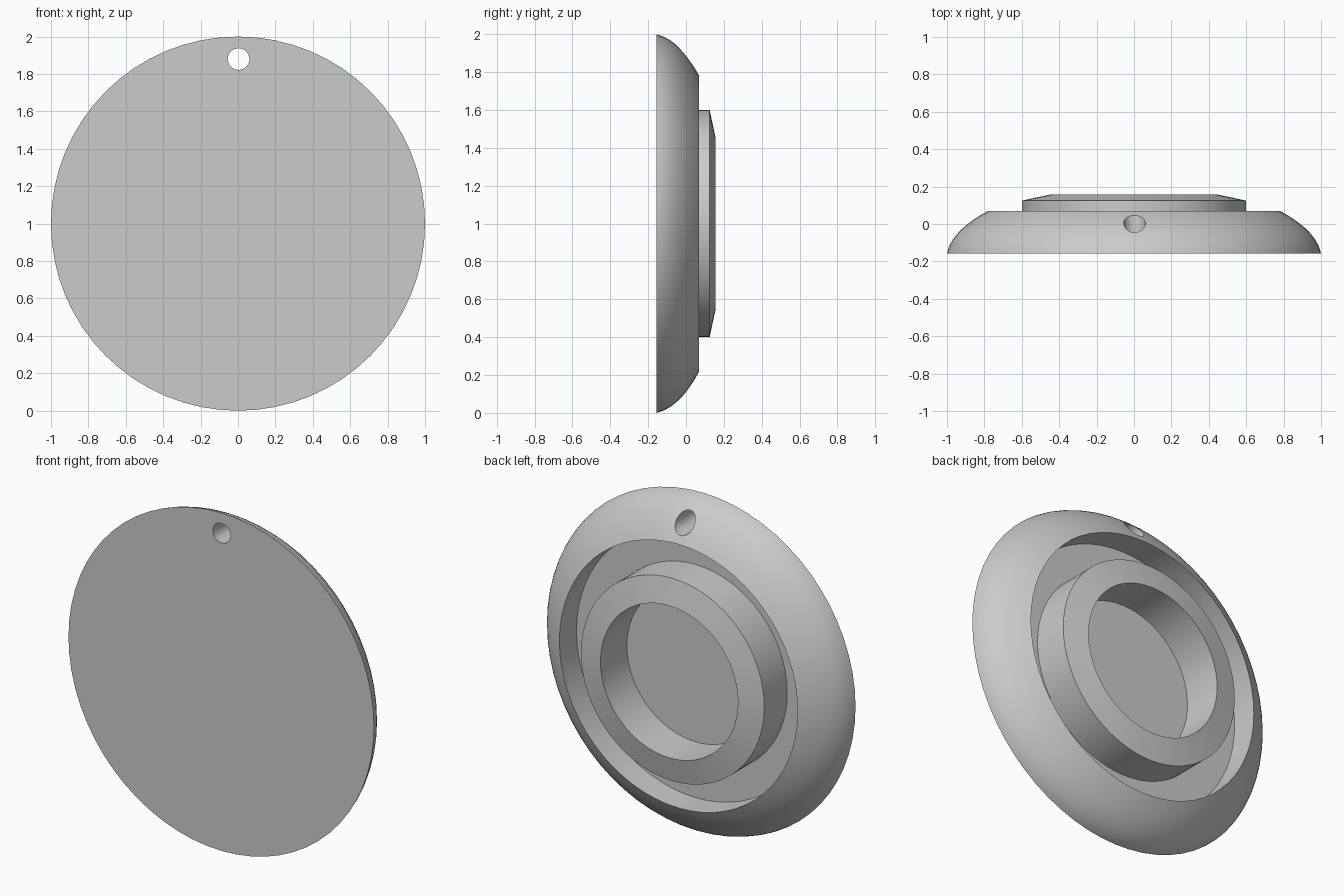
import bpy, bmesh, math
from mathutils import Vector

cube = bpy.data.objects.get("Cube")
if cube:
    bpy.data.objects.remove(cube)

SEGMENTS = 64
FRONT, FLOOR, LIP = -0.157, -0.09, 0.07
HOLE_Z, HOLE_R = 1.88, 0.058

grey = bpy.data.materials.new("plain grey")
grey.use_nodes = True
grey.diffuse_color = (0.6, 0.6, 0.6, 1)
grey.node_tree.nodes["Principled BSDF"].inputs["Base Color"].default_value = (0.6, 0.6, 0.6, 1)


def lathe(name, profile, closed=False):
    """Spin (radius, depth) points about the front-to-back axis."""
    bm = bmesh.new()
    verts = [bm.verts.new((r, y, 0)) for r, y in profile]
    edges = [bm.edges.new(pair) for pair in zip(verts, verts[1:])]
    if closed:
        edges.append(bm.edges.new((verts[-1], verts[0])))
    bmesh.ops.spin(bm, geom=verts + edges, cent=(0, 0, 0), axis=(0, 1, 0),
                   angle=math.tau, steps=SEGMENTS)
    bmesh.ops.remove_doubles(bm, verts=bm.verts, dist=1e-4)
    # Merge the triangle fans at the axis into clean flat discs
    centres = [v for v in bm.verts if math.hypot(v.co.x, v.co.z) < 1e-4]
    if centres:
        bmesh.ops.dissolve_verts(bm, verts=centres)
    bmesh.ops.recalc_face_normals(bm, faces=bm.faces)
    mesh = bpy.data.meshes.new(name)
    bm.to_mesh(mesh)
    bm.free()
    mesh.materials.append(grey)
    obj = bpy.data.objects.new(name, mesh)
    obj.location.z = 1
    bpy.context.collection.objects.link(obj)
    return obj


def activate(obj):
    bpy.ops.object.select_all(action='DESELECT')
    obj.select_set(True)
    bpy.context.view_layer.objects.active = obj


# Round dish: flat front, rounded rim, recessed back
start, bend, end = Vector((1, FRONT)), Vector((0.974, -0.033)), Vector((0.78, LIP))
rim = [start.lerp(bend, t).lerp(bend.lerp(end, t), t) for t in (i / 10 for i in range(11))]
dish = lathe("dish", [(0, FRONT)] + [tuple(p) for p in rim] + [(0.78, FLOOR), (0, FLOOR)])

# Raised collar with a sloped back face, seated in the recess
collar = lathe("collar", [(0.6, FLOOR - 0.01), (0.6, 0.125), (0.45, 0.157),
                          (0.45, FLOOR - 0.01)], closed=True)

# Hanging hole through the rim
bpy.ops.mesh.primitive_cylinder_add(vertices=32, radius=HOLE_R, depth=1,
                                    location=(0.003, 0, HOLE_Z),
                                    rotation=(math.pi / 2, 0, 0))
cutter = bpy.context.object
cutter.name = "hole_cutter"
cutter.hide_render = True
cutter.data.materials.append(grey)
activate(dish)
cut = dish.modifiers.new("hanging hole", 'BOOLEAN')
cut.operation, cut.solver, cut.object = 'DIFFERENCE', 'EXACT', cutter
bpy.ops.object.modifier_apply(modifier=cut.name)
bpy.data.objects.remove(cutter)

# Smooth curves, crisp corners
for part in (dish, collar):
    activate(part)
    bpy.ops.object.shade_smooth_by_angle(angle=math.radians(30))
    part.select_set(False)
